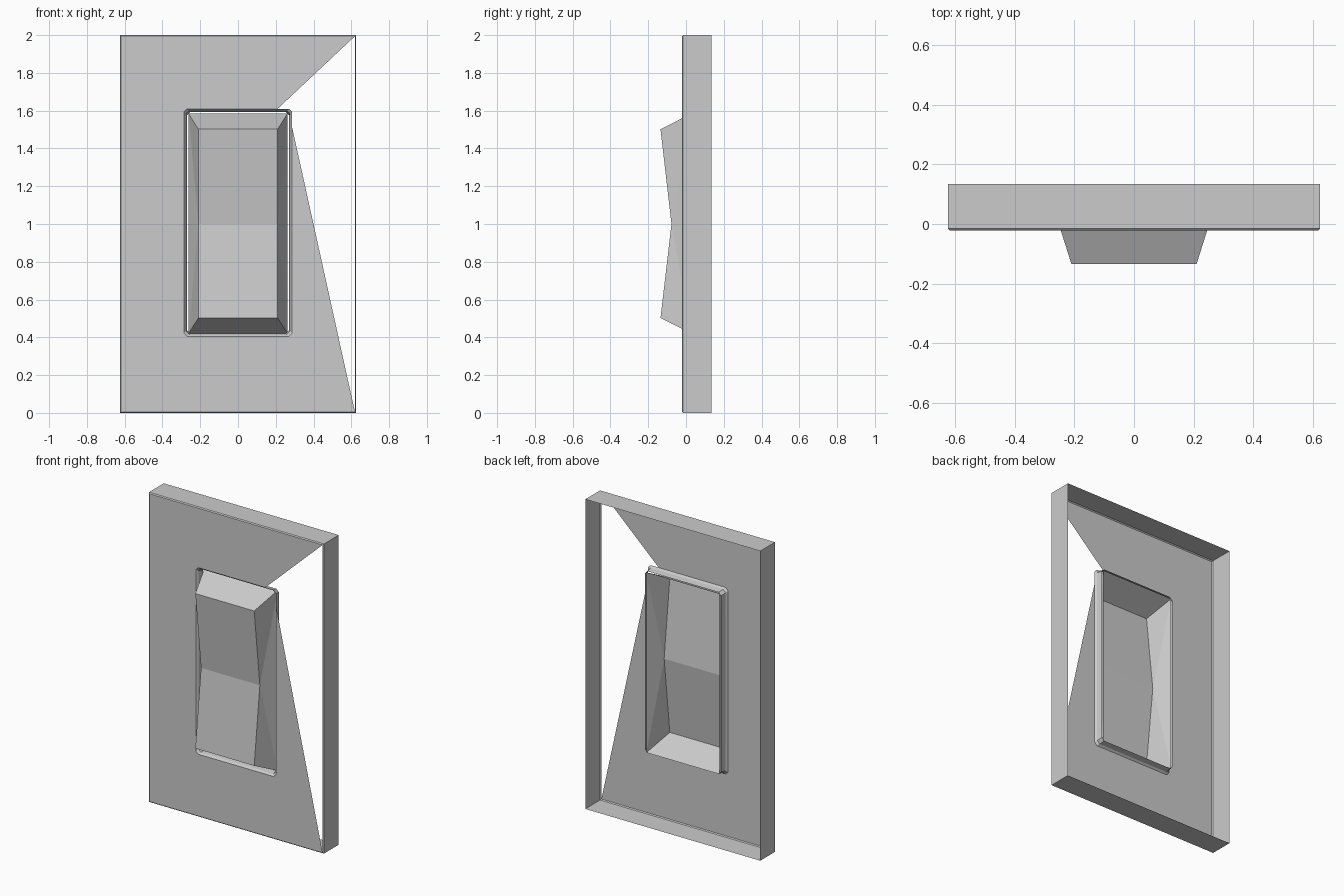
import bpy, bmesh

if "Cube" in bpy.data.objects:
    bpy.data.objects.remove(bpy.data.objects["Cube"])


def make_object(name, bm):
    bmesh.ops.recalc_face_normals(bm, faces=bm.faces)
    mesh = bpy.data.meshes.new(name)
    bm.to_mesh(mesh)
    bm.free()
    obj = bpy.data.objects.new(name, mesh)
    bpy.context.collection.objects.link(obj)
    return obj


def ring(bm, points, y):
    return [bm.verts.new((x, y, z)) for x, z in points]


def bridge(bm, a, b):
    n = len(a)
    for i in range(n):
        j = (i + 1) % n
        bm.faces.new((a[i], a[j], b[j], b[i]))


def rect(hx, z0, z1):
    return [(-hx, z0), (hx, z0), (hx, z1), (-hx, z1)]


def opening(inset):
    # rounded-off rectangle, counter-clockwise from the lower left
    h, lo, hi, c = 0.287 - inset, 0.405 + inset, 1.61 - inset, 0.018
    return [(-h + c, lo), (h - c, lo), (h, lo + c), (h, 1.51), (h, hi - c),
            (h - c, hi), (0.21, hi), (-h + c, hi), (-h, hi - c), (-h, lo + c)]


FRONT, BACK = -0.021, 0.135

# Wall plate: open-backed shell with a fine front bevel
bm = bmesh.new()
back = ring(bm, rect(0.625, 0, 2), BACK)
edge = ring(bm, rect(0.625, 0, 2), FRONT + 0.006)
o = ring(bm, rect(0.619, 0.006, 1.994), FRONT)
bridge(bm, back, edge)
bridge(bm, edge, o)

# Front sheet around the opening, leaving the right-hand gap open
h = ring(bm, opening(0), FRONT)
for face in ((o[0], o[1], h[1], h[0]), (o[1], h[2], h[1]),
             (o[1], h[3], h[2]), (o[2], o[3], h[7], h[6]),
             (o[3], h[8], h[7]), (o[3], o[0], h[9], h[8]),
             (o[0], h[0], h[9])):
    bm.faces.new(face)

# Rim running back from the opening
lip = ring(bm, opening(0.01), FRONT + 0.012)
rim = ring(bm, opening(0.016), 0.03)
bridge(bm, h, lip)
bridge(bm, lip, rim)
make_object("wall_plate", bm)

# Rocker: V-shaped front with sloping sides, open at the back
bm = bmesh.new()
profile = [(0.21, -0.135, 0.502), (0.21, -0.077, 1.0), (0.21, -0.135, 1.502)]
left = [bm.verts.new((-x, y, z)) for x, y, z in profile]
right = [bm.verts.new(p) for p in profile]
base = ring(bm, rect(0.262, 0.421, 1.585), 0.03)
for i in range(2):
    bm.faces.new((left[i], right[i], right[i + 1], left[i + 1]))
bm.faces.new((base[0], base[1], right[0], left[0]))
bm.faces.new((left[2], right[2], base[2], base[3]))
for side, lo, hi in ((left, base[0], base[3]), (right, base[1], base[2])):
    bm.faces.new((lo, side[0], side[1]))
    bm.faces.new((lo, side[1], hi))
    bm.faces.new((side[1], side[2], hi))
make_object("rocker_switch", bm)
